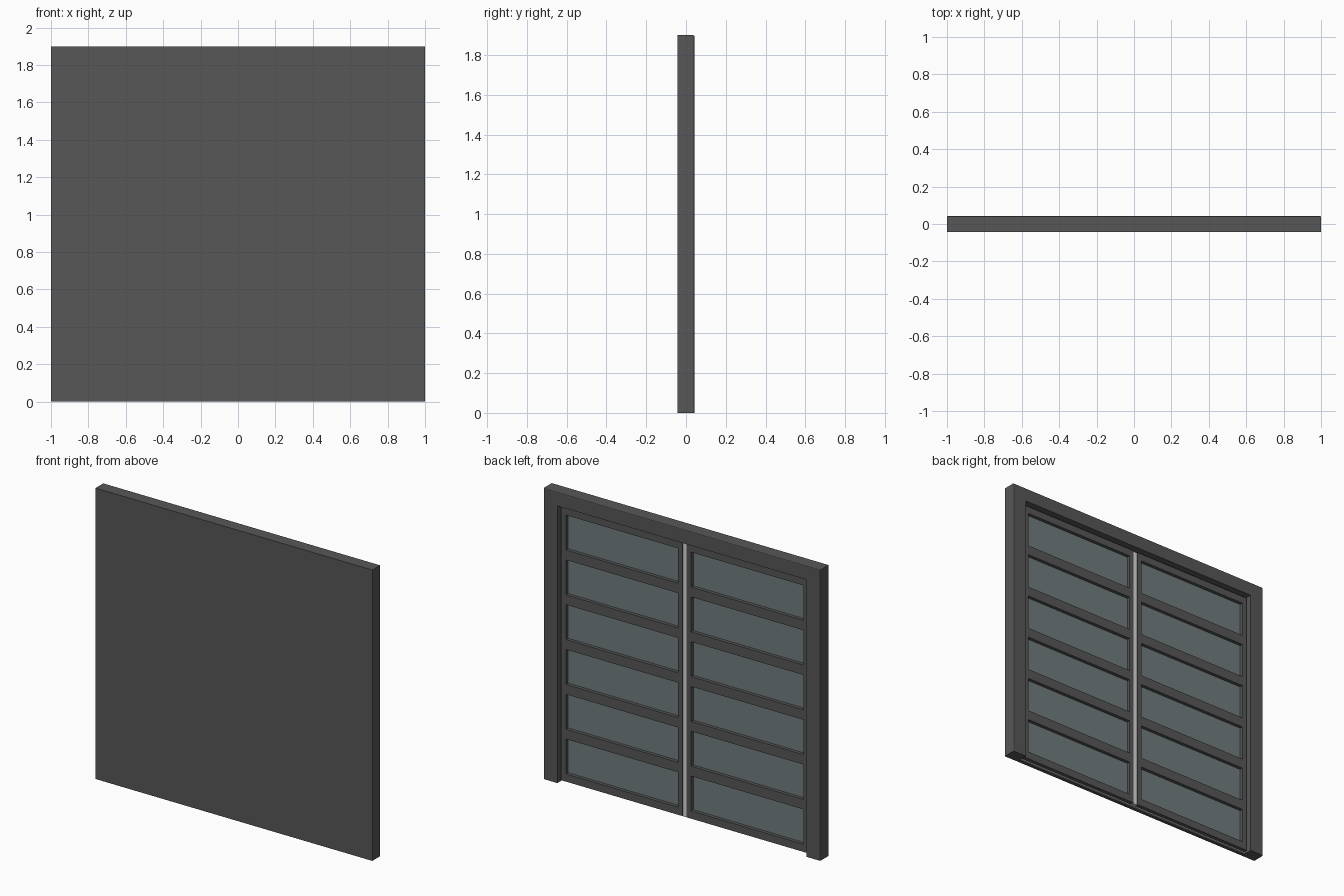
import bpy
import bmesh

cube = bpy.data.objects.get("Cube")
if cube:
    bpy.data.objects.remove(cube, do_unlink=True)


def material(name, color):
    mat = bpy.data.materials.new(name)
    mat.use_nodes = True
    mat.diffuse_color = (*color, 1)
    mat.node_tree.nodes["Principled BSDF"].inputs["Base Color"].default_value = (*color, 1)
    return mat


dark = material("dark grey metal", (0.095, 0.095, 0.095))
glass = material("blue grey glass", (0.165, 0.2, 0.21))
pale = material("pale grey seal", (0.7, 0.7, 0.7))


def finish(name, bm, mat):
    bmesh.ops.recalc_face_normals(bm, faces=bm.faces)
    mesh = bpy.data.meshes.new(name)
    bm.to_mesh(mesh)
    bm.free()
    mesh.materials.append(mat)
    obj = bpy.data.objects.new(name, mesh)
    bpy.context.collection.objects.link(obj)
    return obj


def slab(name, outline, y0, y1, mat):
    """Extrude an x-z outline from y0 to y1."""
    bm = bmesh.new()
    face = bm.faces.new([bm.verts.new((x, y0, z)) for x, z in outline])
    moved = bmesh.ops.extrude_face_region(bm, geom=[face])["geom"]
    bmesh.ops.translate(bm, vec=(0, y1 - y0, 0),
                        verts=[v for v in moved if isinstance(v, bmesh.types.BMVert)])
    bm.faces.ensure_lookup_table()
    if not any(e.is_boundary for e in face.edges) is False:
        bm.faces.new(list(face.verts))
    return finish(name, bm, mat)


def rect(x0, x1, z0, z1):
    return [(x0, z0), (x1, z0), (x1, z1), (x0, z1)]


def mirror(obj):
    mod = obj.modifiers.new("mirror", "MIRROR")
    mod.use_bisect_axis[0] = False
    mod.use_mirror_merge = False


HEIGHT, HALF, FRONT, BACK = 1.9, 1.0, -0.0425, 0.0425
JAMB, HEAD = 0.9, 1.81       # opening half width and height
DOOR, PANE = 0.014, -0.008   # back planes of door leaf and glass

# Flat front panel and the surround standing behind it
slab("front_panel", rect(-HALF, HALF, 0, HEIGHT), FRONT, -0.022, dark)
surround = slab("surround", [(-HALF, 0), (-JAMB, 0), (-JAMB, HEAD), (JAMB, HEAD),
                             (JAMB, 0), (HALF, 0), (HALF, HEIGHT), (-HALF, HEIGHT)],
                -0.022, BACK, dark)

# Soften only the outer rear edges of the surround
bm = bmesh.new()
bm.from_mesh(surround.data)
rear = [e for e in bm.edges
        if all(v.co.y > BACK - 0.001 for v in e.verts)
        and (all(abs(v.co.x) > 0.99 for v in e.verts)
             or all(v.co.z > 1.89 for v in e.verts))]
bmesh.ops.bevel(bm, geom=rear, offset=0.006, segments=2, affect="EDGES", profile=0.5)
bm.to_mesh(surround.data)
bm.free()

# Pale backing sheet seen around the leaves, and the centre seal
slab("backing_sheet", rect(-JAMB, JAMB, 0.004, HEAD), -0.022, -0.012, pale)
slab("centre_seal", rect(-0.014, 0.014, 0.008, 1.797), -0.012, 0.010, pale)

# Door leaf: a grid of strips with six window openings left out
xs = [0.015, 0.047, 0.858, 0.892]
zs = [0.01]
for i in range(6):
    bottom = 0.06 + i * 0.2925
    zs += [bottom, bottom + 0.228]
zs.append(1.798)

bm = bmesh.new()
grid = [[bm.verts.new((x, -0.012, z)) for z in zs] for x in xs]
for i in range(len(xs) - 1):
    for j in range(len(zs) - 1):
        if i == 1 and j % 2 == 1:
            continue
        bm.faces.new((grid[i][j], grid[i + 1][j], grid[i + 1][j + 1], grid[i][j + 1]))
bmesh.ops.recalc_face_normals(bm, faces=bm.faces)
bmesh.ops.solidify(bm, geom=bm.faces[:], thickness=0.026)
low = min(v.co.y for v in bm.verts)
bmesh.ops.translate(bm, verts=bm.verts, vec=(0, DOOR - 0.026 - low, 0))
mirror(finish("door_leaf", bm, dark))

# Recessed panes, one for each opening
for i in range(6):
    z0 = zs[1 + 2 * i]
    mirror(slab("window_pane_%d" % (i + 1), rect(xs[1], xs[2], z0, z0 + 0.228),
                -0.012, PANE, glass))
